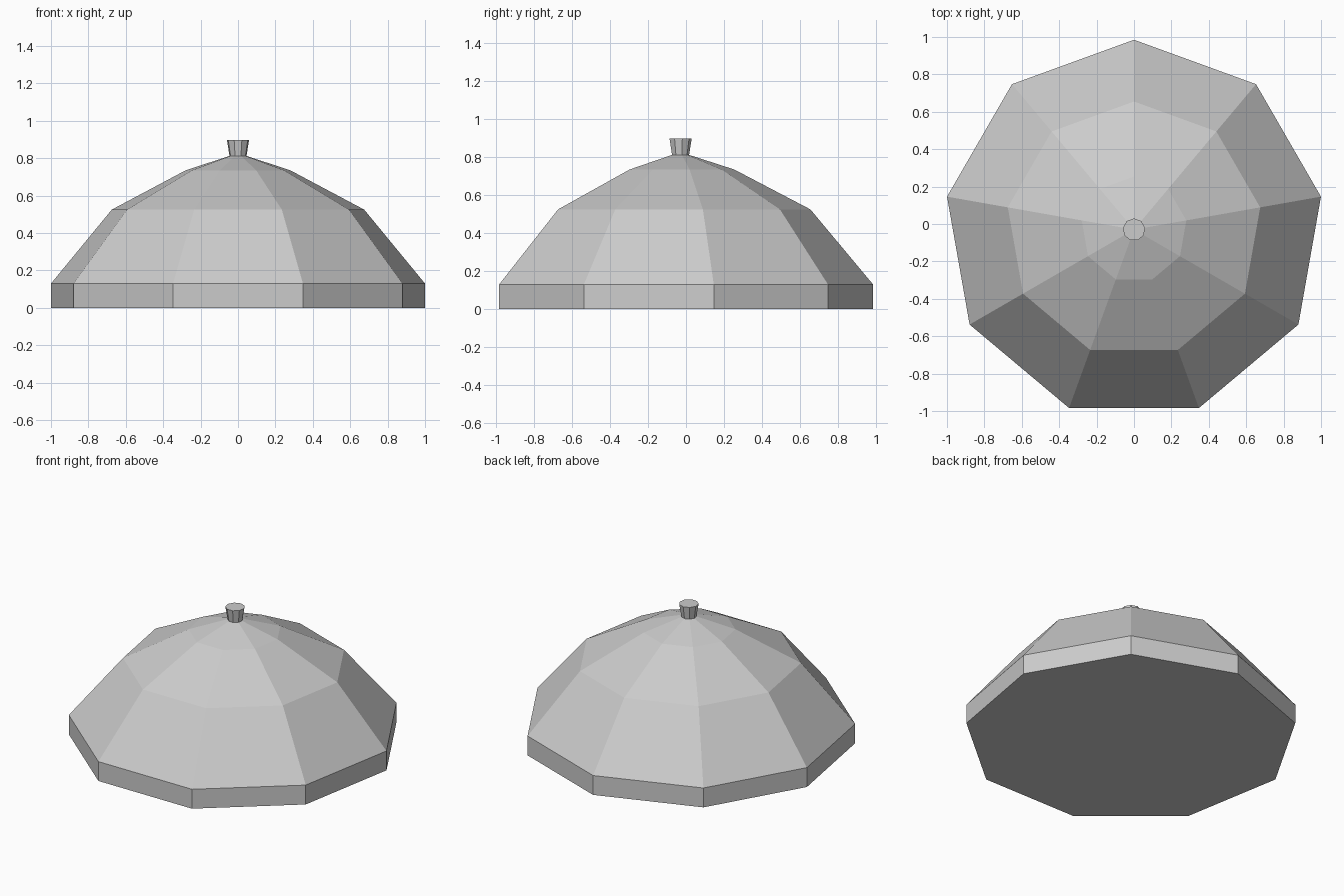
import bpy
import bmesh
from math import sin, cos, tau

cube = bpy.data.objects.get("Cube")
if cube:
    bpy.data.objects.remove(cube)

SIDES = 9
CENTRE_Y = -0.03

grey = bpy.data.materials.new("light grey")
grey.use_nodes = True
colour = (0.6, 0.6, 0.6, 1)
grey.diffuse_color = colour
grey.node_tree.nodes["Principled BSDF"].inputs["Base Color"].default_value = colour


def lathe(name, profile):
    """Turn (radius, height) points into a closed, flat-faced solid with a corner at the back."""
    bm = bmesh.new()
    rings = [[bm.verts.new((r * sin(tau * i / SIDES), r * cos(tau * i / SIDES), z))
              for i in range(SIDES)] for r, z in profile]
    for low, high in zip(rings, rings[1:]):
        for i in range(SIDES):
            j = (i + 1) % SIDES
            bm.faces.new((low[i], low[j], high[j], high[i]))
    bm.faces.new(rings[0])
    bm.faces.new(rings[-1])
    bmesh.ops.recalc_face_normals(bm, faces=bm.faces)
    mesh = bpy.data.meshes.new(name)
    bm.to_mesh(mesh)
    bm.free()
    mesh.materials.append(grey)
    obj = bpy.data.objects.new(name, mesh)
    obj.location.y = CENTRE_Y
    bpy.context.collection.objects.link(obj)
    return obj


# Upright rim and faceted dome
lathe("dome", [(1.015, 0), (1.015, 0.13), (0.685, 0.525), (0.284, 0.735), (0.046, 0.812)])
# Flared knob on top
lathe("knob", [(0.046, 0.81), (0.06, 0.897)])
